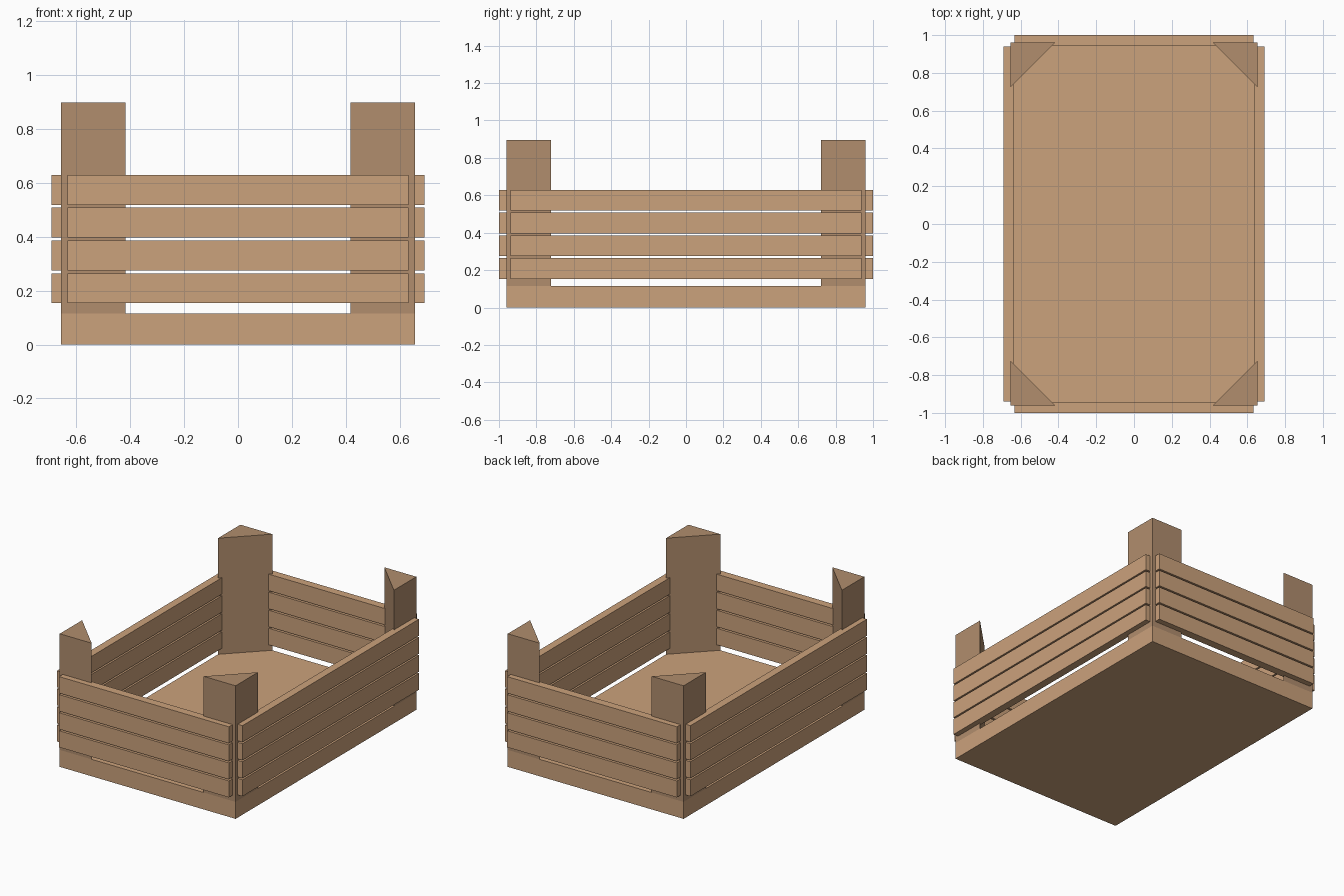
import bpy, bmesh

if "Cube" in bpy.data.objects:
    bpy.data.objects.remove(bpy.data.objects["Cube"])


def material(name, rgb):
    m = bpy.data.materials.new(name)
    m.diffuse_color = (*rgb, 1)
    m.use_nodes = True
    m.node_tree.nodes["Principled BSDF"].inputs["Base Color"].default_value = m.diffuse_color
    return m


wood = material("light_wood", (0.60, 0.36, 0.20))
dark_wood = material("dark_wood", (0.44, 0.27, 0.155))


def prism(name, profile, z0, z1, mat):
    """Extrude a flat xy outline from z0 to z1."""
    bm = bmesh.new()
    face = bm.faces.new([bm.verts.new((x, y, z0)) for x, y in profile])
    ext = bmesh.ops.extrude_face_region(bm, geom=[face])
    top = [g for g in ext["geom"] if isinstance(g, bmesh.types.BMVert)]
    bmesh.ops.translate(bm, verts=top, vec=(0, 0, z1 - z0))
    bmesh.ops.recalc_face_normals(bm, faces=bm.faces)
    mesh = bpy.data.meshes.new(name)
    bm.to_mesh(mesh)
    bm.free()
    mesh.materials.append(mat)
    obj = bpy.data.objects.new(name, mesh)
    bpy.context.collection.objects.link(obj)
    return obj


def box(name, x0, x1, y0, y1, z0, z1, mat):
    return prism(name, [(x0, y0), (x1, y0), (x1, y1), (x0, y1)], z0, z1, mat)


BX, BY, BASE_TOP = 0.655, 0.961, 0.114

# Bottom board
box("base", -BX, BX, -BY, BY, 0, BASE_TOP, wood)

# Triangular corner posts standing on the base
LEG = 0.238
for sx, side in ((-1, "left"), (1, "right")):
    for sy, end in ((-1, "front"), (1, "back")):
        outline = [(sx * BX, sy * BY), (sx * (BX - LEG), sy * BY),
                   (sx * BX, sy * (BY - LEG))]
        prism(f"{end}_{side}_post", outline, BASE_TOP, 0.896, dark_wood)

# Four rows of slats on every side
for i in range(4):
    z0 = 0.153 + i * 0.1215
    z1 = z0 + 0.111
    for s, end, side in ((-1, "front", "left"), (1, "back", "right")):
        y0, y1 = sorted((s * 0.945, s * 1.0))
        box(f"{end}_slat_{i + 1}", -0.632, 0.632, y0, y1, z0, z1, wood)
        x0, x1 = sorted((s * 0.638, s * 0.691))
        box(f"{side}_slat_{i + 1}", x0, x1, -0.939, 0.939, z0, z1, wood)
